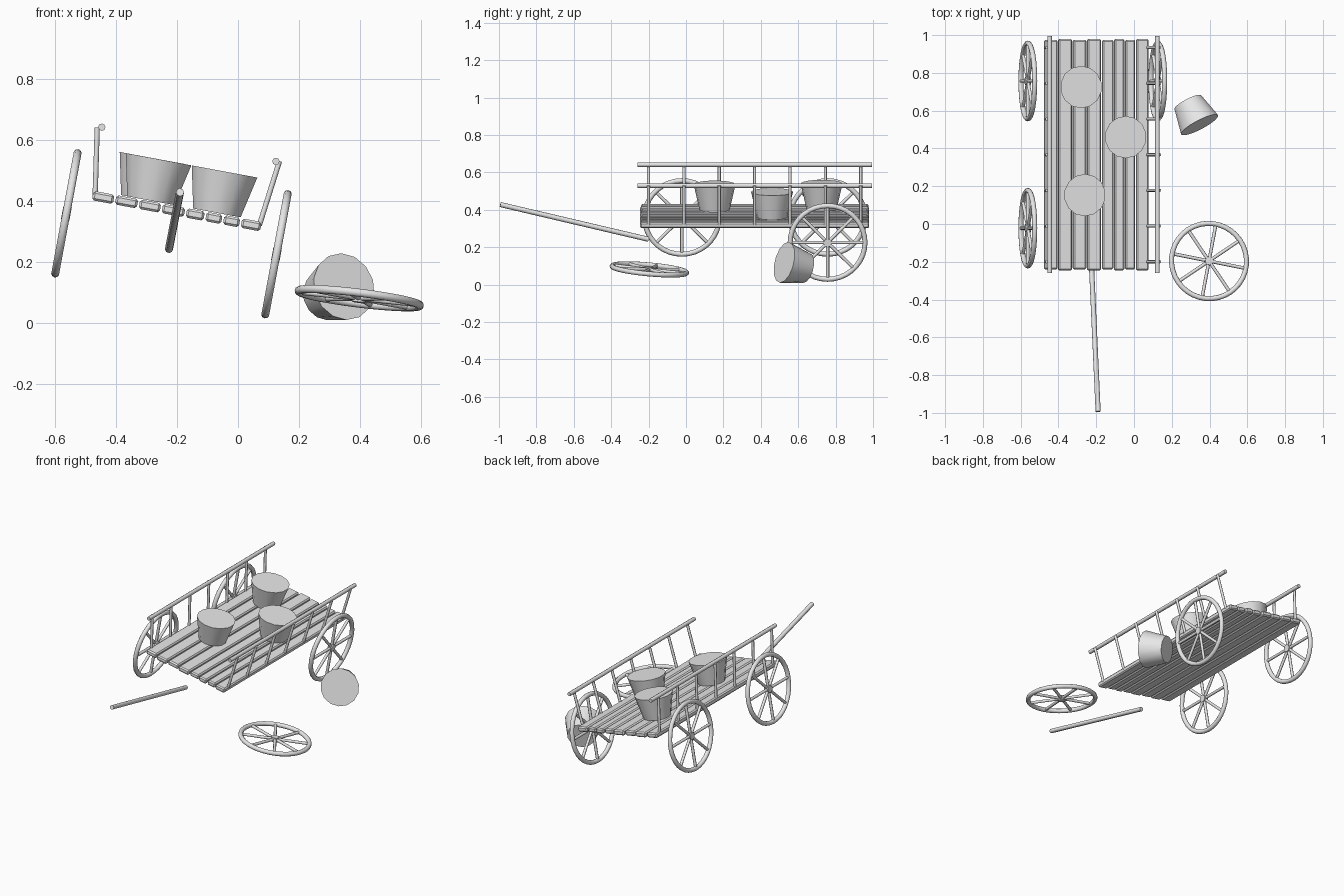
import bpy
import math
from mathutils import Vector, Quaternion

cube = bpy.data.objects.get("Cube")
if cube:
    bpy.data.objects.remove(cube, do_unlink=True)

TILT = math.radians(10.5)
AXLE = Vector((math.cos(TILT), 0, -math.sin(TILT)))
BED_UP = Vector((math.sin(TILT), 0, math.cos(TILT)))
UP = Vector((0, 0, 1))

grey = bpy.data.materials.new("plain grey")
grey.use_nodes = True
grey.diffuse_color = (0.8, 0.8, 0.8, 1)
grey.node_tree.nodes["Principled BSDF"].inputs["Base Color"].default_value = (0.8, 0.8, 0.8, 1)


def finish(name, smooth=True):
    obj = bpy.context.object
    obj.name = name
    obj.data.materials.clear()
    obj.data.materials.append(grey)
    if smooth:
        bpy.ops.object.shade_smooth_by_angle(angle=math.radians(50))
    return obj


def aim(obj, axis, spin=0):
    obj.rotation_mode = 'QUATERNION'
    obj.rotation_quaternion = UP.rotation_difference(axis) @ Quaternion(UP, spin)


def rod(name, start, end, radius, sides=8):
    start, end = Vector(start), Vector(end)
    bpy.ops.mesh.primitive_cylinder_add(vertices=sides, radius=radius,
                                        depth=(end - start).length, location=(start + end) / 2)
    obj = finish(name)
    aim(obj, end - start)
    return obj


def wheel(name, centre, axis, spin=0):
    bpy.ops.mesh.primitive_torus_add(major_radius=0.2, minor_radius=0.0135,
                                     major_segments=36, minor_segments=10)
    rim = finish(name)
    parts = [rim, rod("hub", (0, 0, -0.014), (0, 0, 0.014), 0.022, 12)]
    for i in range(4):
        a = i * math.pi / 4
        tip = Vector((math.cos(a), math.sin(a), 0)) * 0.198
        parts.append(rod("spoke", -tip, tip, 0.009))
    bpy.ops.object.select_all(action='DESELECT')
    for part in parts:
        part.select_set(True)
    bpy.context.view_layer.objects.active = rim
    bpy.ops.object.join()
    rim.location = centre
    aim(rim, axis, spin)


def bucket(name, top_centre, axis):
    axis = Vector(axis).normalized()
    bpy.ops.mesh.primitive_cone_add(vertices=14, radius1=0.081, radius2=0.112, depth=0.138,
                                    location=Vector(top_centre) - axis * 0.069)
    aim(finish(name), axis)


# Tilted bed: eight chamfered planks, wider on the right
edges = [-0.479, -0.404, -0.326, -0.251, -0.172, -0.108, -0.05, 0.008, 0.078]
for i, (x0, x1) in enumerate(zip(edges, edges[1:])):
    x = (x0 + x1) / 2
    z = 0.417 - math.tan(TILT) * (x + 0.474)
    bpy.ops.mesh.primitive_cube_add(size=1, location=(x, 0.367, z), rotation=(0, TILT, 0))
    plank = finish(f"bed_plank_{i + 1}", smooth=False)
    plank.scale = (x1 - x0 - 0.005, 1.215 + 0.01 * (i % 2), 0.031)
    bpy.ops.object.transform_apply(location=False, rotation=False, scale=True)
    bevel = plank.modifiers.new("chamfer", 'BEVEL')
    bevel.width = 0.007
    bevel.segments = 1

# Side railings: foot and head of each post, and the rail line, as (x, z)
sides = {
    "right": ((-0.468, 0.415), (-0.461, 0.64), (-0.446, 0.641)),
    "left": ((0.07, 0.32), (0.136, 0.53), (0.124, 0.529)),
}
for side, (foot, head, rail) in sides.items():
    rod(f"{side}_rail", (rail[0], -0.26, rail[1]), (rail[0], 0.995, rail[1]), 0.012)
    for i in range(7):
        y = -0.2 + i * 0.189
        rod(f"{side}_post_{i + 1}", (foot[0], y, foot[1]), (head[0], y, head[1]), 0.0085)

# Wheels on the cart, and one lying loose on the ground
wheel("right_front_wheel", (-0.562, -0.022, 0.359), AXLE)
wheel("right_rear_wheel", (-0.562, 0.757, 0.359), AXLE)
wheel("left_rear_wheel", (0.126, 0.757, 0.225), AXLE)
wheel("loose_wheel", (0.397, -0.196, 0.081), Vector((0.122, 0.09, 1)), math.radians(34))

# Draw pole
rod("draw_pole", (-0.19, -0.993, 0.428), (-0.226, -0.2, 0.242), 0.0135)

# Buckets on the bed, and one tipped over beside it
bucket("rear_bucket", (-0.28, 0.725, 0.54), BED_UP)
bucket("middle_bucket", (-0.044, 0.46, 0.496), BED_UP)
bucket("front_bucket", (-0.26, 0.153, 0.536), BED_UP)
bucket("fallen_bucket", (0.347, 0.525, 0.119), (0.45, -0.86, 0.22))
